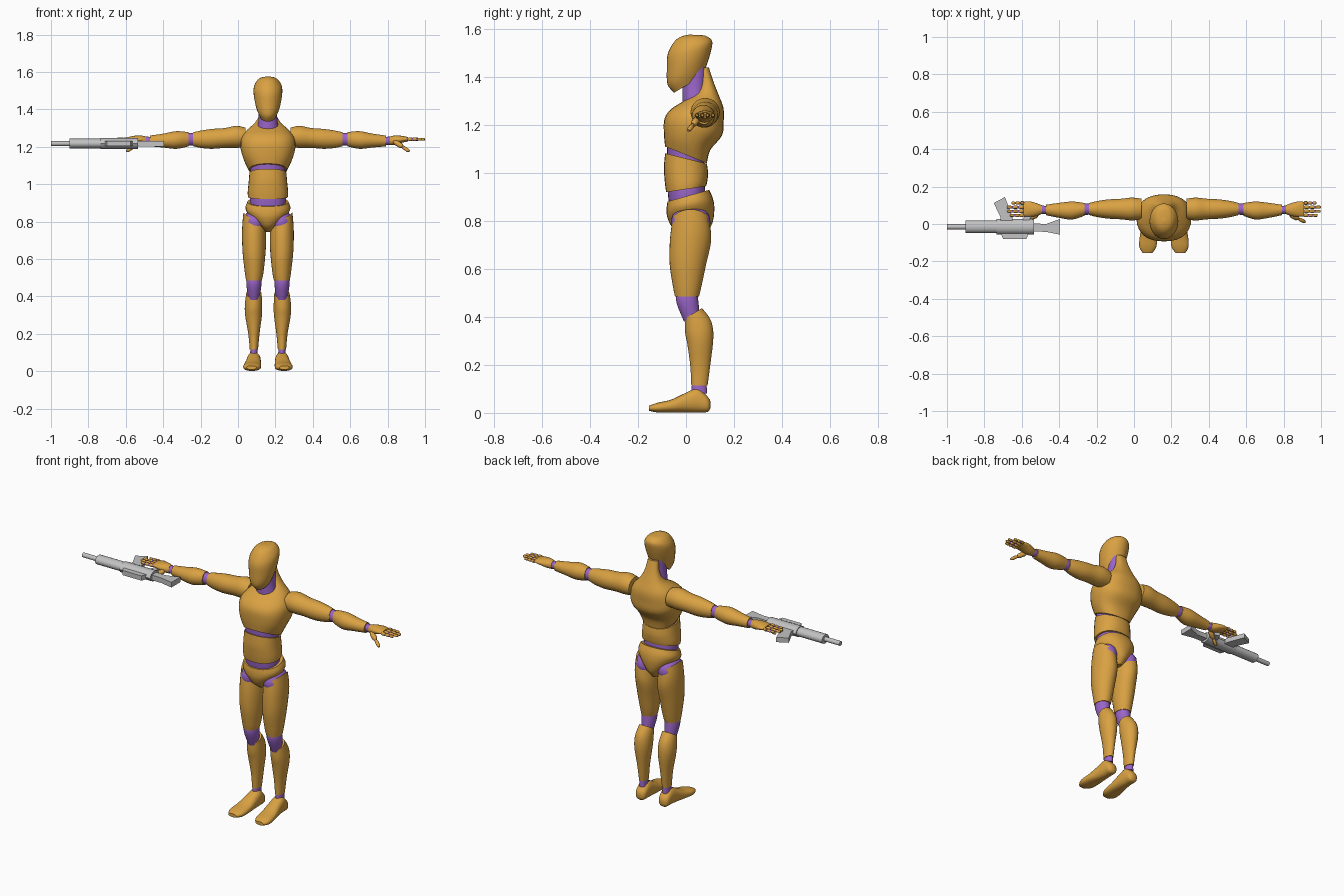
import bpy, bmesh
from math import cos, sin, pi, copysign
from mathutils import Vector

cube = bpy.data.objects.get("Cube")
if cube:
    bpy.data.objects.remove(cube, do_unlink=True)

BODY_X = 0.16
MID_Z = 1.217
made = []


def material(name, color):
    mat = bpy.data.materials.new(name)
    mat.use_nodes = True
    mat.diffuse_color = (*color, 1)
    mat.node_tree.nodes["Principled BSDF"].inputs["Base Color"].default_value = (*color, 1)
    return mat


gold = material("ochre_shell", (.70, .36, .055))
purple = material("purple_joint", (.32, .13, .58))
grey = material("light_grey_metal", (.54, .54, .55))


def finish(bm, name, mat):
    bmesh.ops.recalc_face_normals(bm, faces=bm.faces)
    mesh = bpy.data.meshes.new(name)
    bm.to_mesh(mesh)
    bm.free()
    mesh.materials.append(mat)
    ob = bpy.data.objects.new(name, mesh)
    bpy.context.collection.objects.link(ob)
    made.append(ob)
    return ob


def smooth_rings(rings, steps):
    """Catmull-Rom interpolation through the given rings."""
    out = []
    last = len(rings) - 1
    for i in range(last):
        a, b, c, d = (rings[min(max(i + k, 0), last)] for k in (-1, 0, 1, 2))
        for j in range(steps):
            t = j / steps
            out.append([q + .5 * t * (r - p + t * (2 * p - 5 * q + 4 * r - s + t * (3 * (q - r) + s - p)))
                        for p, q, r, s in zip(a, b, c, d)])
    return out + [list(rings[-1])]


def loft(name, mat, rings, axis="z", side=1, start=(0, 0), end=(0, 0), power=1, sides=28, steps=4):
    """Skin of rounded rings (position, centre a, centre b, radius a, radius b);
    start and end are the slopes of the two end rings."""
    bm = bmesh.new()
    path = smooth_rings(rings, steps)
    loops = []
    for k, (t, ca, cb, ra, rb) in enumerate(path):
        f = k / (len(path) - 1)
        slope = [p + (q - p) * f for p, q in zip(start, end)]
        loop = []
        for i in range(sides):
            c, s = cos(2 * pi * i / sides), sin(2 * pi * i / sides)
            da = ra * copysign(abs(c) ** power, c)
            db = rb * copysign(abs(s) ** power, s)
            h = t + slope[0] * da + slope[1] * db
            a, b = ca + da, cb + db
            x, y, z = {"z": (a, b, h), "x": (h, a, b), "y": (a, h, b)}[axis]
            loop.append(bm.verts.new((BODY_X + side * x, y, z)))
        loops.append(loop)
    for low, high in zip(loops, loops[1:]):
        for i in range(sides):
            j = (i + 1) % sides
            bm.faces.new((low[i], low[j], high[j], high[i]))
    bm.faces.new(loops[0])
    bm.faces.new(loops[-1])
    return finish(bm, name, mat)


def ball(name, mat, centre, radii, side):
    bm = bmesh.new()
    bmesh.ops.create_uvsphere(bm, u_segments=24, v_segments=14, radius=1)
    for v in bm.verts:
        p = [c + r * k for c, r, k in zip(centre, radii, v.co)]
        v.co = (BODY_X + side * p[0], p[1], p[2])
    return finish(bm, name, mat)


def rod(name, mat, p, q, r, side, blunt=.6):
    """Small finger bone from p to q, with rounded ends."""
    p, q = Vector(p), Vector(q)
    p.x, q.x = BODY_X + side * p.x, BODY_X + side * q.x
    turn = (q - p).to_track_quat("Z", "Y")
    bm = bmesh.new()
    loops = []
    for f, w in ((0, blunt), (.2, 1), (.8, 1), (1, blunt)):
        centre = p.lerp(q, f)
        loops.append([bm.verts.new(centre + turn @ Vector((r * w * cos(pi * i / 5), r * w * sin(pi * i / 5), 0)))
                      for i in range(10)])
    for a, b in zip(loops, loops[1:]):
        for i in range(10):
            j = (i + 1) % 10
            bm.faces.new((a[i], a[j], b[j], b[i]))
    bm.faces.new(loops[0])
    bm.faces.new(loops[-1])
    return finish(bm, name, mat)


def plate(name, outline, thick):
    """Flat grey outline in plan, extruded up and down."""
    bm = bmesh.new()
    face = bm.faces.new([bm.verts.new((x, y, MID_Z - thick / 2)) for x, y in outline])
    up = bmesh.ops.extrude_face_region(bm, geom=[face])["geom"]
    bmesh.ops.translate(bm, vec=(0, 0, thick), verts=[g for g in up if isinstance(g, bmesh.types.BMVert)])
    return finish(bm, name, grey)


def tube(name, x0, x1, ry, rz, sides=16):
    rings = [(x - BODY_X, -.015, MID_Z, ry, rz) for x in (x0, x1)]
    return loft(name, grey, rings, "x", sides=sides, steps=1)


# Head and neck
loft("head", gold, [(1.37, 0, .01, .044, .06), (1.41, 0, .005, .062, .082), (1.47, 0, .012, .075, .092),
                    (1.52, 0, .016, .075, .093), (1.555, 0, .017, .056, .07),
                    (1.57, 0, .017, .034, .042), (1.576, 0, .017, .004, .004)], start=(0, .6))
loft("neck", purple, [(1.26, 0, .045, .068, .06), (1.3, 0, .04, .058, .055),
                      (1.35, 0, .035, .05, .05), (1.44, 0, .04, .048, .048)])

# Torso
loft("chest", gold, [(1.075, 0, 0, .1, .087), (1.13, 0, .005, .128, .097), (1.19, 0, .03, .146, .12),
                     (1.24, 0, .047, .143, .11), (1.285, 0, .073, .115, .083), (1.33, 0, .09, .068, .046),
                     (1.38, 0, .088, .042, .027), (1.44, 0, .075, .032, .02)], start=(0, -.4), power=.85)
loft("torso_core", purple, [(.85, 0, .005, .09, .072), (.92, 0, .002, .097, .078),
                            (1.0, 0, 0, .09, .075), (1.12, 0, 0, .096, .08)], power=.92)
loft("abdomen", gold, [(.932, 0, 0, .107, .083), (.96, 0, 0, .108, .088), (1.01, 0, 0, .103, .092),
                       (1.06, 0, 0, .099, .087)], start=(0, .15), end=(0, -.25), power=.9)
loft("pelvis", gold, [(.745, 0, .03, .02, .045), (.78, 0, .025, .05, .083), (.83, 0, .02, .098, .098),
                      (.87, 0, .016, .12, .097), (.905, 0, .01, .11, .087)], end=(0, .28), power=.92)

for label, s in (("left_", 1), ("right_", -1)):
    # Legs
    ball(label + "hip_joint", purple, (.072, .02, .795), (.06, .082, .07), s)
    loft(label + "thigh", gold, [(.8, .071, .02, .06, .077), (.72, .074, .019, .064, .086),
                                 (.62, .076, .008, .06, .076), (.53, .075, .005, .05, .06),
                                 (.485, .075, .004, .042, .05)], side=s, start=(.8, 0))
    loft(label + "knee_joint", purple, [(.51, .075, .004, .036, .042), (.46, .075, .006, .04, .046),
                                        (.38, .075, .026, .028, .034)], side=s)
    loft(label + "shin", gold, [(.415, .075, .031, .041, .036), (.36, .077, .05, .046, .054),
                                (.3, .077, .06, .045, .054), (.2, .075, .06, .03, .042),
                                (.115, .075, .056, .022, .034)], side=s, start=(0, .6))
    loft(label + "ankle_joint", purple, [(.13, .075, .055, .018, .03), (.08, .075, .055, .021, .033)], side=s)
    loft(label + "foot", gold, [(.102, .075, .034, .012, .014), (.09, .075, .036, .03, .032),
                                (.05, .075, .052, .036, .05), (0, .077, .043, .04, .041),
                                (-.06, .082, .029, .046, .027), (-.12, .086, .022, .046, .02),
                                (-.155, .088, .019, .026, .01)], "y", s, power=.85)
    # Arms
    loft(label + "upper_arm", gold, [(.12, .08, 1.25, .055, .052), (.17, .08, 1.253, .061, .059),
                                     (.23, .08, 1.247, .055, .053), (.3, .08, 1.242, .051, .053),
                                     (.36, .08, 1.24, .042, .046), (.4, .08, 1.24, .032, .037)], "x", s)
    loft(label + "elbow_joint", purple, [(.38, .08, 1.24, .029, .033), (.45, .078, 1.24, .031, .034)], "x", s)
    loft(label + "forearm", gold, [(.425, .078, 1.24, .034, .038), (.49, .072, 1.236, .048, .047),
                                   (.56, .073, 1.233, .04, .037), (.63, .075, 1.231, .028, .029)], "x", s)
    loft(label + "wrist_joint", purple, [(.61, .075, 1.231, .021, .022), (.67, .077, 1.232, .022, .022)], "x", s)
    loft(label + "palm", gold, [(.652, .077, 1.232, .023, .023), (.68, .077, 1.235, .034, .025),
                                (.72, .08, 1.24, .041, .018), (.75, .08, 1.24, .038, .011)], "x", s)
    # Fingers, each with three bones around a thin joint core
    for n, tip in enumerate((.822, .838, .84, .815)):
        y = .046 + .022 * n
        base = .745
        bone = (tip - base) / 3
        rod(f"{label}finger_core_{n}", purple, (base - .01, y, 1.24), (tip - .01, y, 1.24), .0065, s)
        for k in range(3):
            x = base + bone * k
            rod(f"{label}finger_{n}_{k}", gold, (x + .003, y, 1.24), (x + bone, y, 1.24), .0098 - .001 * k, s)
    # Thumb
    root, knuckle, tip = (.675, .05, 1.228), (.72, .028, 1.2), (.755, .01, 1.176)
    rod(label + "thumb_base", gold, root, knuckle, .014, s)
    rod(label + "thumb_joint", purple, root, tip, .007, s)
    rod(label + "thumb_tip", gold, knuckle, tip, .0095, s)

# Rifle lying on its side by the right hand
tube("rifle_barrel", -1, -.88, .014, .013)
tube("rifle_handguard", -.9, -.72, .033, .026)
tube("rifle_receiver", -.735, -.535, .041, .03, 10)
plate("rifle_carry_handle", [(-.715, -.04), (-.7, -.08), (-.575, -.08), (-.56, -.04)], .028)
plate("rifle_magazine", [(-.715, 0), (-.715, .04), (-.75, .112), (-.69, .144), (-.65, .04), (-.65, 0)], .028)
plate("rifle_grip", [(-.6, .01), (-.565, .01), (-.54, .06), (-.575, .068)], .025)
plate("rifle_stock", [(-.54, .003), (-.47, 0), (-.395, .027), (-.395, -.057), (-.47, -.042), (-.54, -.04)], .03)

# Smooth shading with crisp rims
for ob in bpy.context.selected_objects:
    ob.select_set(False)
for ob in made:
    ob.select_set(True)
bpy.context.view_layer.objects.active = made[0]
bpy.ops.object.shade_smooth_by_angle(angle=pi / 4.5)
